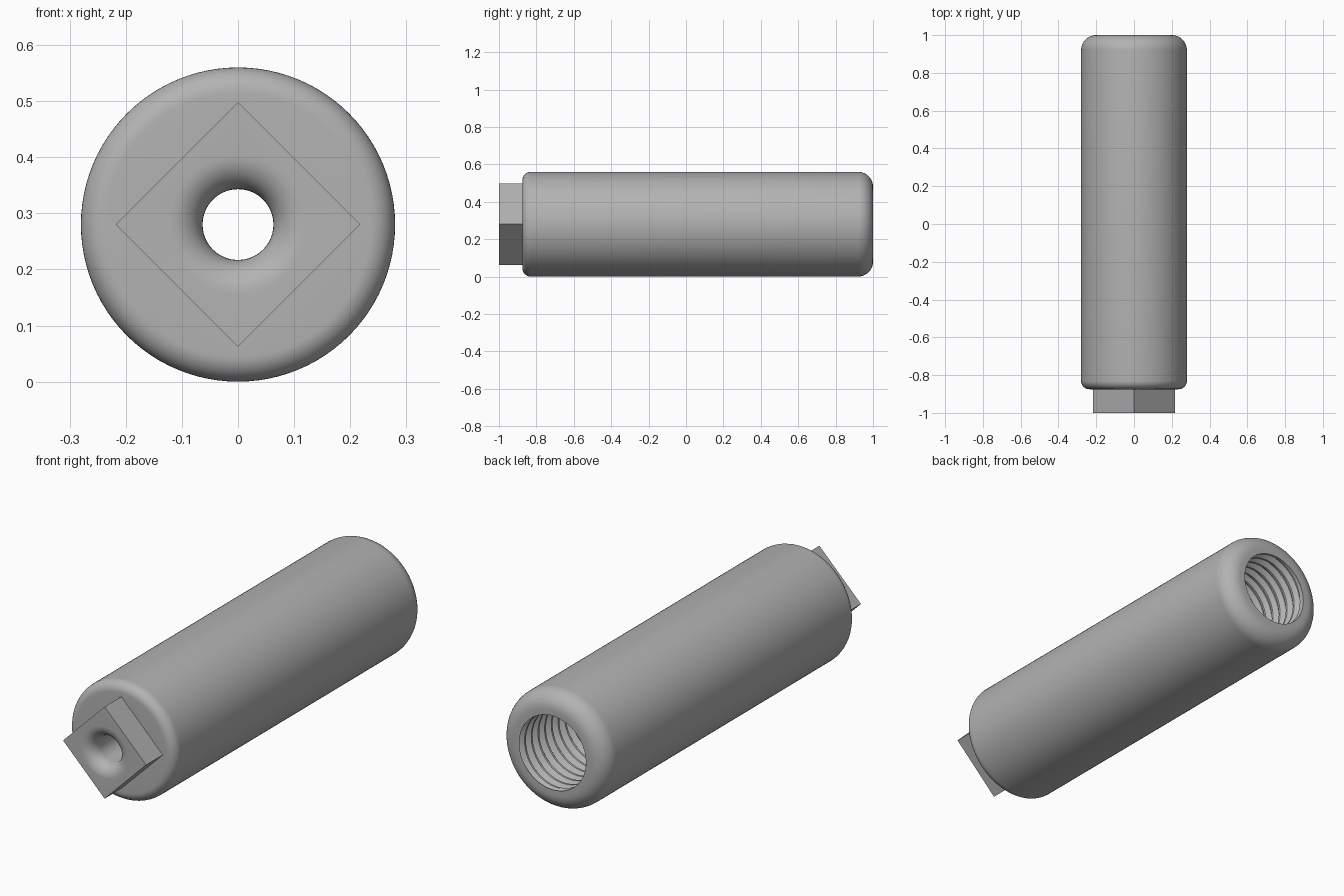
import bpy
import bmesh
from math import cos, sin, pi, radians

cube = bpy.data.objects.get("Cube")
if cube:
    bpy.data.objects.remove(cube)

SEG = 96
RADIUS = 0.28
FRONT, SHOULDER, BACK = -1.0, -0.875, 1.0
HOLE, BORE, BORE_END = 0.063, 0.175, 0.0
HEAD = 0.218                      # half diagonal of the square head
PITCH, THREAD = 0.05, 0.02

metal = bpy.data.materials.new("plain grey")
metal.use_nodes = True
metal.diffuse_color = (0.45, 0.45, 0.45, 1)
metal.node_tree.nodes["Principled BSDF"].inputs["Base Color"].default_value = metal.diffuse_color


def sweep(name, rows):
    """Skin rows around the y axis; each row maps an angle to (y, radius)."""
    bm = bmesh.new()
    rings = []
    for row in rows:
        ring = []
        for i in range(SEG):
            a = 2 * pi * i / SEG
            y, r = row(a)
            ring.append(bm.verts.new((r * cos(a), y, RADIUS + r * sin(a))))
        rings.append(ring)
    for p, q in zip(rings, rings[1:]):
        for i in range(SEG):
            k = (i + 1) % SEG
            bm.faces.new((p[i], p[k], q[k], q[i]))
    bmesh.ops.remove_doubles(bm, verts=bm.verts, dist=1e-5)
    mesh = bpy.data.meshes.new(name)
    bm.to_mesh(mesh)
    bm.free()
    mesh.materials.append(metal)
    obj = bpy.data.objects.new(name, mesh)
    bpy.context.collection.objects.link(obj)
    bpy.ops.object.select_all(action='DESELECT')
    obj.select_set(True)
    bpy.context.view_layer.objects.active = obj
    bpy.ops.object.shade_smooth_by_angle(angle=radians(30))
    return obj


def ring(y, r):
    return lambda a: (y, r)


def square(y):
    return lambda a: (y, HEAD / (abs(cos(a)) + abs(sin(a))))


def fillet(y, r, size, start, end, steps=10):
    """Quarter arc about (y, r), angles in degrees from the radial direction."""
    angles = [radians(start + (end - start) * i / steps) for i in range(steps + 1)]
    return [ring(y + size * sin(t), r + size * cos(t)) for t in angles]


# Round body with a large back edge and a smaller front edge
sweep("handle_body",
      [ring(BACK, BORE)]
      + fillet(BACK - 0.08, RADIUS - 0.08, 0.08, 90, 0)
      + fillet(SHOULDER + 0.045, RADIUS - 0.045, 0.045, 0, -90)
      + [square(SHOULDER)])

# Square head with a flared through hole
FLARE = 0.06
sweep("square_head",
      [square(SHOULDER), square(FRONT)]
      + fillet(FRONT + FLARE, HOLE + FLARE, FLARE, -90, -180)
      + [ring(BORE_END, HOLE)])


# Threaded bore: rows follow the helix and fade out at both ends
def thread_row(turn, groove):
    def row(a):
        y = BORE_END + PITCH * (turn - a / (2 * pi))
        y = min(max(y, BORE_END), BACK)
        fade = min(1, (y - BORE_END) / PITCH, (BACK - y) / (PITCH * 0.3))
        return y, BORE + THREAD * groove * fade
    return row


def thread_point(turn, groove):
    base = thread_row(turn, groove)
    return base


turns = round((BACK - BORE_END) / PITCH)
bm_rows = [ring(BORE_END, HOLE), ring(BORE_END, BORE)]
for n in range(turns + 1):
    for part, groove in ((0, 0), (0.2, 0), (0.55, 1), (0.65, 1)):
        bm_rows.append(thread_row(n + part, groove))
bm_rows.append(ring(BACK, BORE))


def sweep_thread(name, rows):
    """Same skin as sweep, with the seam stepped by one turn of the helix."""
    bm = bmesh.new()
    verts = []
    for row in rows:
        line = []
        for i in range(SEG + 1):
            a = 2 * pi * i / SEG
            y, r = row(a)
            line.append(bm.verts.new((r * cos(a), y, RADIUS + r * sin(a))))
        verts.append(line)
    for p, q in zip(verts, verts[1:]):
        for i in range(SEG):
            bm.faces.new((p[i], p[i + 1], q[i + 1], q[i]))
    bmesh.ops.remove_doubles(bm, verts=bm.verts, dist=1e-5)
    bmesh.ops.reverse_faces(bm, faces=bm.faces)
    bmesh.ops.reverse_faces(bm, faces=bm.faces)
    mesh = bpy.data.meshes.new(name)
    bm.to_mesh(mesh)
    bm.free()
    mesh.materials.append(metal)
    obj = bpy.data.objects.new(name, mesh)
    bpy.context.collection.objects.link(obj)
    bpy.ops.object.select_all(action='DESELECT')
    obj.select_set(True)
    bpy.context.view_layer.objects.active = obj
    bpy.ops.object.shade_smooth_by_angle(angle=radians(30))


sweep_thread("threaded_bore", bm_rows)
